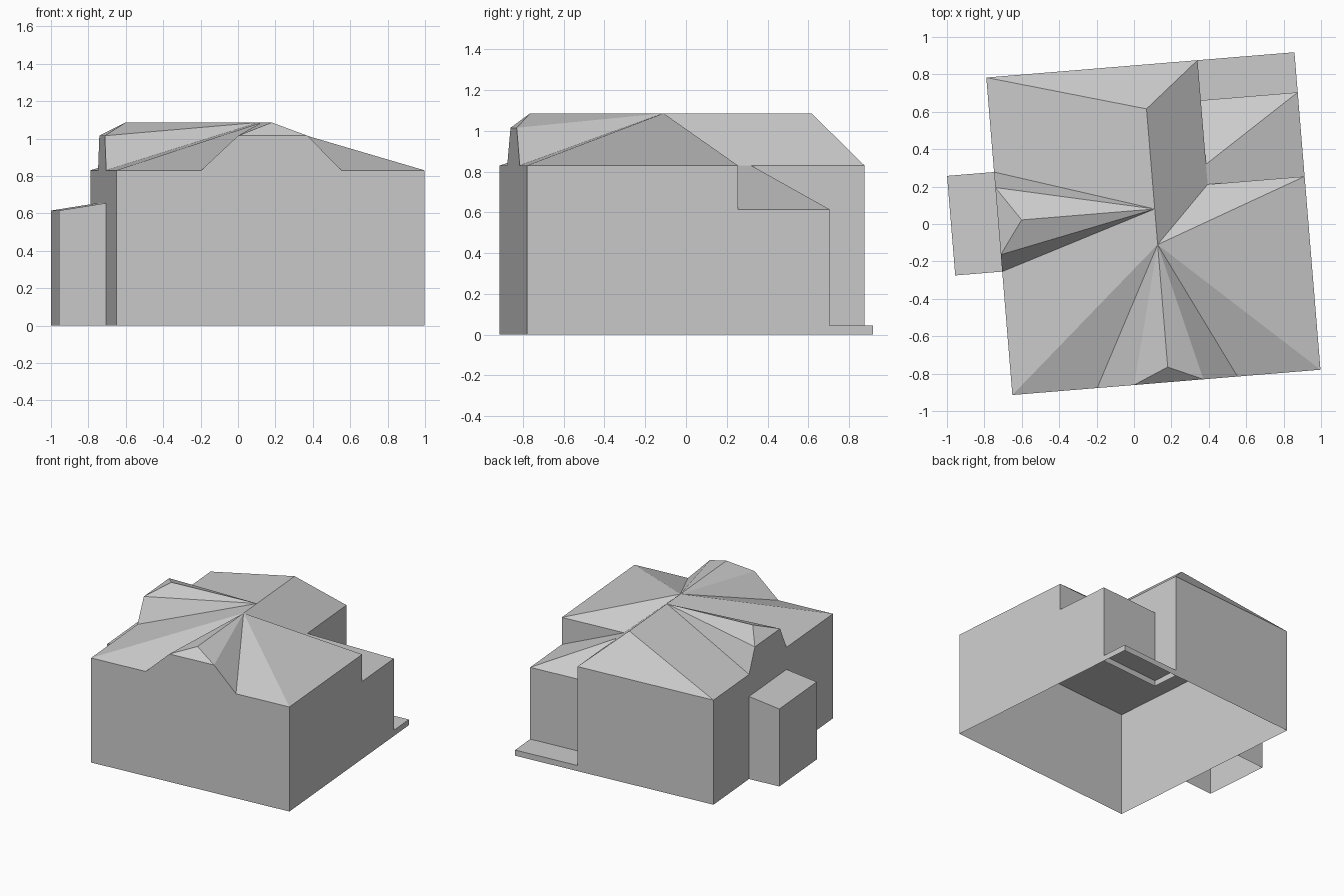
import bpy, bmesh, math
from mathutils import Matrix

cube = bpy.data.objects.get("Cube")
if cube:
    bpy.data.objects.remove(cube, do_unlink=True)

grey = bpy.data.materials.new("plain grey")
grey.use_nodes = True
colour = (0.6, 0.6, 0.6, 1)
grey.diffuse_color = colour
grey.node_tree.nodes["Principled BSDF"].inputs["Base Color"].default_value = colour

# The house is laid out square, then turned slightly on its plot
TURN = Matrix.Rotation(math.radians(4.69), 4, "Z")

WEST, EAST, FRONT, BACK = -0.723, 0.93, -0.858, 0.845
INNER, NOTCH, WING = 0.41, 0.179, 0.63      # corner cut-out and low wing
EAVE, DORMER, RIDGE, LOW = 0.83, 1.015, 1.086, 0.615
MID = 0.117                                 # ridge line


def build(name, faces):
    """Join faces given as corner lists into one flat-shaded object."""
    bm = bmesh.new()
    for face in faces:
        bm.faces.new([bm.verts.new(p) for p in face])
    bmesh.ops.remove_doubles(bm, verts=bm.verts, dist=0.0005)
    bm.transform(TURN)
    mesh = bpy.data.meshes.new(name)
    bm.to_mesh(mesh)
    bm.free()
    mesh.materials.append(grey)
    obj = bpy.data.objects.new(name, mesh)
    bpy.context.collection.objects.link(obj)


def at(points, z):
    return [(x, y, z) for x, y in points]


def walls(tops, base=0):
    """Upright panels below a line of top points, outside on the right."""
    return [[(a[0], a[1], base), (b[0], b[1], base), b, a]
            for a, b in zip(tops, tops[1:])]


def fan(apex, rim):
    return [[apex, a, b] for a, b in zip(rim, rim[1:])]


def dormer_ends(foot_a, top_a, peak, top_b, foot_b):
    """Gable wall and the small clipped hip above it."""
    return [[foot_a, foot_b, top_b, top_a], [top_a, top_b, peak]]


sw, se, nw = (WEST, FRONT), (EAST, FRONT), (WEST, BACK)
ne, inner, notch = (INNER, BACK), (INNER, NOTCH), (EAST, NOTCH)
wing_in, wing_out = (INNER, WING), (EAST, WING)

# Main walls, open underneath
build("main_walls",
      walls(at([wing_in, ne, nw, sw, se, notch], EAVE))
      + walls(at([notch, inner, wing_in], EAVE), LOW))
build("ceiling", [at([sw, nw, ne, inner, notch, se], EAVE)])

# Main hipped roof with a dormer to the front and one to the side
south, north = (MID, -0.12, RIDGE), (MID, 0.608, RIDGE)
branch = (MID, 0.071, RIDGE)
front = [(MID - 0.385, FRONT, EAVE), (MID - 0.187, FRONT, DORMER),
         (MID, -0.777, RIDGE),
         (MID + 0.185, FRONT, DORMER), (MID + 0.368, FRONT, EAVE)]
side = [(WEST, 0.338, EAVE), (WEST, 0.255, DORMER), (-0.597, 0.071, RIDGE),
        (WEST, -0.105, DORMER), (WEST, -0.196, EAVE)]
SW, SE, NW, NE, IN, OUT = at([sw, se, nw, ne, inner, notch], EAVE)
build("main_roof",
      fan(south, [SW] + front + [SE, OUT, IN]) + fan(branch, side)
      + dormer_ends(*front) + dormer_ends(*side)
      + [[south, branch, side[-1], SW], [branch, north, NW, side[0]],
         [north, NE, NW], [south, IN, NE, north, branch]])

# Low wing tucked into the corner
build("wing_walls", walls(at([notch, wing_out, wing_in], LOW)))
hip = (INNER, 0.287, EAVE)
low_notch, low_out, low_in = at([notch, wing_out, wing_in], LOW)
build("wing_roof", [[IN, low_notch, low_out, hip], [hip, low_out, low_in]])

# Lean-to bay on the side
bay = [(WEST, 0.338, 0.655), (-0.975, 0.338, LOW),
       (-0.975, -0.196, LOW), (WEST, -0.196, 0.655)]
build("side_bay", walls(bay) + [bay])

# Terrace slab behind the wing
terrace = at([wing_out, (EAST, BACK), ne, wing_in], 0.045)
build("terrace", walls(terrace[:3]) + [terrace])
